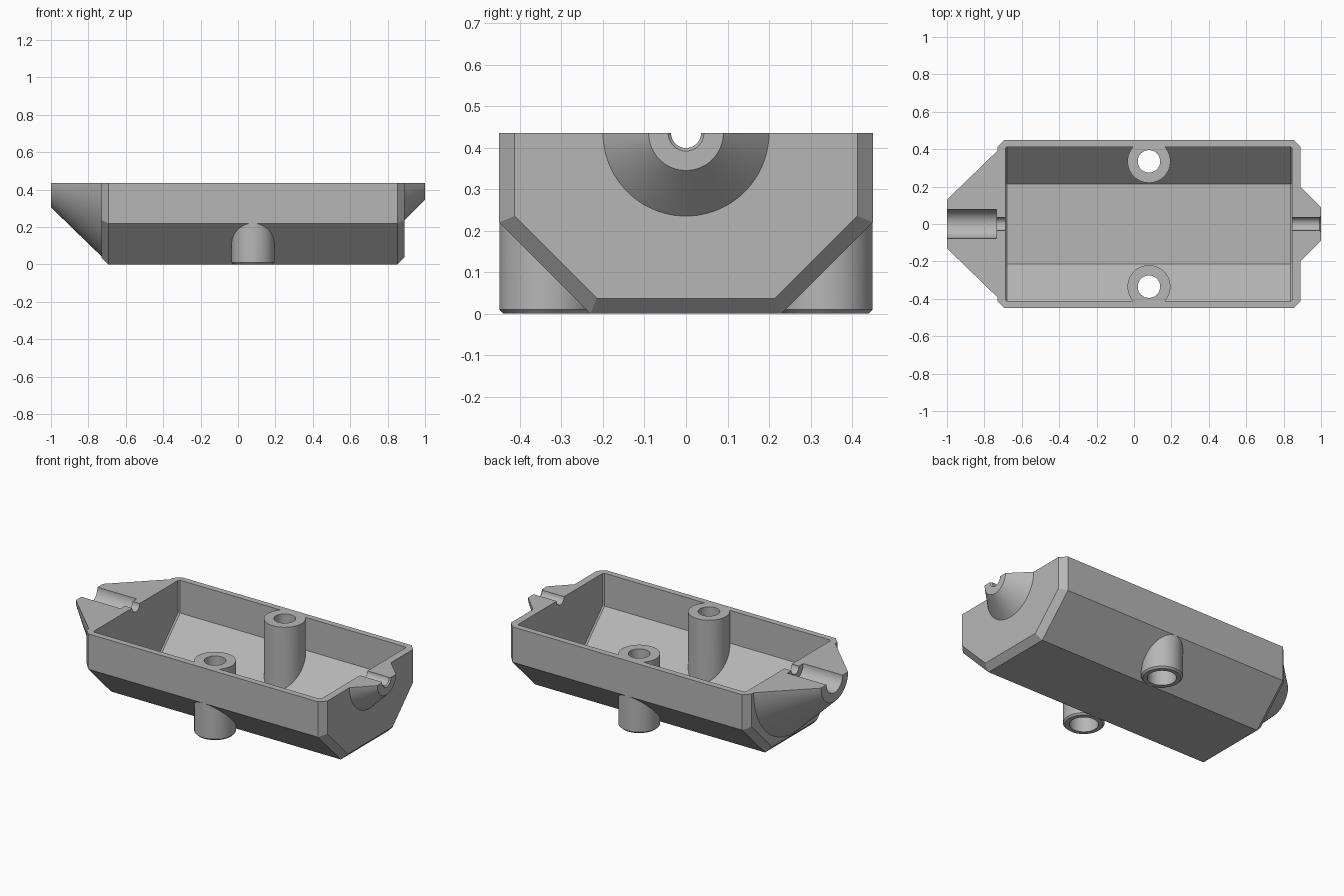
import bpy, bmesh, math
from mathutils import Matrix

TOP = 0.435      # height of the split plane
WALL = 0.037     # wall thickness and outer chamfer

if "Cube" in bpy.data.objects:
    bpy.data.objects.remove(bpy.data.objects["Cube"])

grey = bpy.data.materials.new("plain grey")
grey.use_nodes = True
grey.diffuse_color = (0.47, 0.47, 0.47, 1)
grey.node_tree.nodes["Principled BSDF"].inputs["Base Color"].default_value = (0.47, 0.47, 0.47, 1)


def finish(name, bm):
    bmesh.ops.recalc_face_normals(bm, faces=bm.faces)
    mesh = bpy.data.meshes.new(name)
    bm.to_mesh(mesh)
    bm.free()
    mesh.materials.append(grey)
    obj = bpy.data.objects.new(name, mesh)
    bpy.context.collection.objects.link(obj)
    return obj


def section(inset):
    """Trough outline in the y-z plane, moved inward by inset."""
    side, knee = 0.45 - inset, 0.22 + inset * 0.414
    foot = side - (knee - inset)
    half = [(foot, inset), (side, knee), (side, TOP + 0.1)]
    return half + [(-y, z) for y, z in reversed(half)]


def trough(name, x0, x1, inset, chamfer):
    """Solid trough with chamfered ends."""
    bm = bmesh.new()
    stations = [(x0, inset + chamfer), (x0 + chamfer, inset),
                (x1 - chamfer, inset), (x1, inset + chamfer)]
    rings = [[bm.verts.new((x, y, z)) for y, z in section(i)] for x, i in stations]
    for a, b in zip(rings, rings[1:]):
        for i in range(len(a)):
            j = (i + 1) % len(a)
            bm.faces.new((a[i], a[j], b[j], b[i]))
    bm.faces.new(rings[0])
    bm.faces.new(rings[-1])
    return finish(name, bm)


def turned(name, profile, matrix, segments=64):
    """Solid of revolution from (distance along axis, radius) pairs."""
    bm = bmesh.new()
    rings = []
    for d, r in profile:
        angles = [2 * math.pi * (i + 0.5) / segments for i in range(segments)]
        rings.append([bm.verts.new(matrix @ Matrix.Translation(
            (r * math.cos(a), r * math.sin(a), d)).translation) for a in angles])
    for a, b in zip(rings, rings[1:]):
        for i in range(segments):
            j = (i + 1) % segments
            bm.faces.new((a[i], a[j], b[j], b[i]))
    bm.faces.new(rings[0])
    bm.faces.new(rings[-1])
    return finish(name, bm)


helpers = []


def combine(target, tool, operation):
    mod = target.modifiers.new(tool.name, "BOOLEAN")
    mod.operation, mod.object, mod.solver = operation, tool, "EXACT"
    tool.hide_render = True
    helpers.append(tool)


along_x = Matrix.Translation((0, 0, TOP)) @ Matrix.Rotation(math.pi / 2, 4, "Y")

# Shell with a cable cone at each end
shell = trough("housing_half", -0.73, 0.89, 0, WALL)
combine(shell, turned("large_cone", [(-1, 0.13), (-0.72, 0.402)], along_x), "UNION")
combine(shell, turned("small_cone", [(0.87, 0.22), (1, 0.09)], along_x), "UNION")
combine(shell, trough("cavity", -0.687, 0.845, WALL, 0.008), "DIFFERENCE")

# Screw posts with counterbored holes
for side, y in (("front", -0.335), ("back", 0.335)):
    place = Matrix.Translation((0.08, y, 0))
    post = [(0, 0.105), (0.01, 0.1149), (TOP + 0.05, 0.1149)]
    bore = [(-0.1, 0.08), (0.2, 0.08), (0.2001, 0.06), (TOP + 0.2, 0.06)]
    combine(shell, turned(side + "_post", post, place), "UNION")
    combine(shell, turned(side + "_bore", bore, place), "DIFFERENCE")

# Cable channels through both ends
channel_left = [(0.8, 0.036), (0.992, 0.036), (1.01, 0.052)]
channel_right = [(-1.1, 0.077), (-0.735, 0.077), (-0.7349, 0.036), (-0.6, 0.036)]
combine(shell, turned("left_channel", channel_left, along_x), "DIFFERENCE")
combine(shell, turned("right_channel", channel_right, along_x), "DIFFERENCE")

# Flat split plane
bm = bmesh.new()
bmesh.ops.create_cube(bm, size=3, matrix=Matrix.Translation((0, 0, TOP + 1.5)))
combine(shell, finish("split_cutter", bm), "DIFFERENCE")

# Bake the cuts and shade
bpy.context.view_layer.update()
baked = bpy.data.meshes.new_from_object(
    shell.evaluated_get(bpy.context.evaluated_depsgraph_get()))
shell.modifiers.clear()
shell.data = baked
baked.materials.clear()
baked.materials.append(grey)
for poly in baked.polygons:
    poly.material_index = 0
for tool in helpers:
    bpy.data.objects.remove(tool)
for obj in bpy.context.selected_objects:
    obj.select_set(False)
shell.select_set(True)
bpy.context.view_layer.objects.active = shell
bpy.ops.object.shade_smooth_by_angle(angle=math.radians(25))
